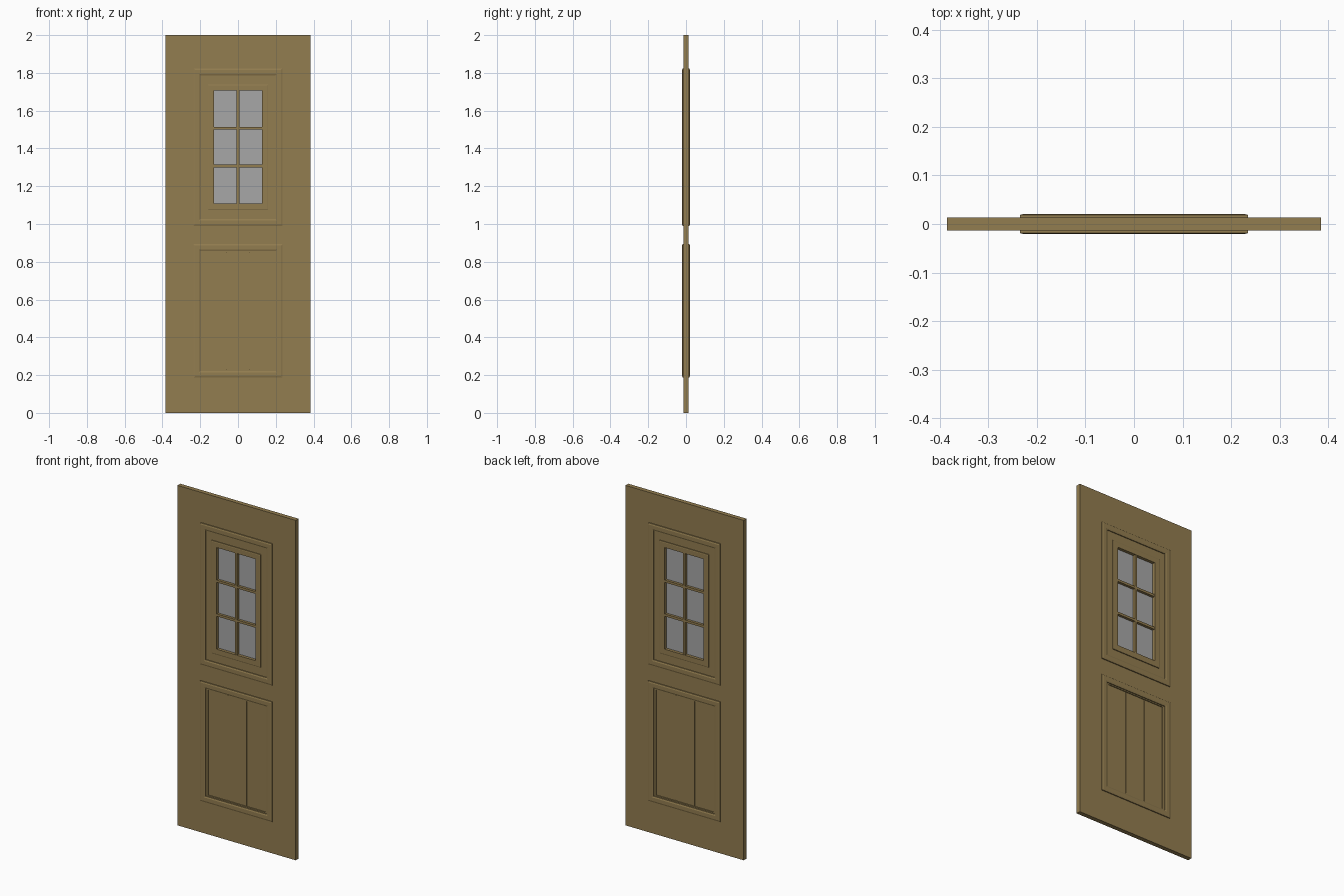
import bpy
import bmesh
from mathutils import Vector

old = bpy.data.objects.get("Cube")
if old:
    bpy.data.objects.remove(old, do_unlink=True)


def material(name, rgb):
    mat = bpy.data.materials.new(name)
    mat.use_nodes = True
    mat.diffuse_color = (*rgb, 1)
    mat.node_tree.nodes["Principled BSDF"].inputs["Base Color"].default_value = (*rgb, 1)
    return mat


WOOD = material("brown_wood", (0.29, 0.205, 0.08))
GLASS = material("grey_glass", (0.39, 0.39, 0.39))


def finish(name, bm, mat):
    bmesh.ops.recalc_face_normals(bm, faces=bm.faces)
    mesh = bpy.data.meshes.new(name)
    bm.to_mesh(mesh)
    bm.free()
    mesh.materials.append(mat)
    obj = bpy.data.objects.new(name, mesh)
    bpy.context.collection.objects.link(obj)
    return obj


def box(name, x, y, z, mat=WOOD):
    """Box between (low, high) limits on each axis."""
    bm = bmesh.new()
    bmesh.ops.create_cube(bm, size=1)
    for v in bm.verts:
        v.co = Vector([lim[0] if c < 0 else lim[1] for c, lim in zip(v.co, (x, y, z))])
    return finish(name, bm, mat)


def moulding(name, half_x, z_low, z_high, profile, side):
    """Mitred rectangular ring; profile points are (inset, height)."""
    bm = bmesh.new()
    loops = []
    for inset, height in profile:
        x, lo, hi = half_x - inset, z_low + inset, z_high - inset
        corners = ((-x, lo), (x, lo), (x, hi), (-x, hi))
        loops.append([bm.verts.new((cx, side * height, cz)) for cx, cz in corners])
    for a, b in zip(loops, loops[1:] + loops[:1]):
        for i in range(4):
            j = (i + 1) % 4
            bm.faces.new((a[i], a[j], b[j], b[i]))
    return finish(name, bm, WOOD)


HALF_X, HALF_Y = 0.385, 0.013
WIN_X, WIN_LOW, WIN_HIGH = 0.127, 1.108, 1.706
PANEL_X, PANEL_LOW, PANEL_HIGH = 0.187, 0.23, 0.85
RECESS = 0.004

# Door slab with a window opening and a recess on each face
slab = box("door_slab", (-HALF_X, HALF_X), (-HALF_Y, HALF_Y), (0, 2))
cutters = [box("window_cutter", (-WIN_X, WIN_X), (-0.1, 0.1), (WIN_LOW, WIN_HIGH))]
for side in (-1, 1):
    limits = sorted((side * RECESS, side * 0.1))
    cutters.append(box("panel_cutter", (-PANEL_X, PANEL_X), limits, (PANEL_LOW, PANEL_HIGH)))
for cutter in cutters:
    mod = slab.modifiers.new("cut", "BOOLEAN")
    mod.operation, mod.solver, mod.object = "DIFFERENCE", "EXACT", cutter
bpy.context.view_layer.update()
cut_mesh = bpy.data.meshes.new_from_object(
    slab.evaluated_get(bpy.context.evaluated_depsgraph_get()))
slab.modifiers.clear()
slab.data = cut_mesh
for cutter in cutters:
    bpy.data.objects.remove(cutter, do_unlink=True)

# Raised mouldings and planks on both faces
OUTER = ((0, 0.011), (0, 0.0185), (0.008, 0.021), (0.028, 0.021), (0.036, 0.018), (0.036, 0.011))
INNER = ((0, 0.011), (0, 0.018), (0.005, 0.0195), (0.033, 0.0195), (0.033, 0.011))
for side, face in ((-1, "front"), (1, "back")):
    moulding(face + "_window_moulding", 0.235, 0.99, 1.823, OUTER, side)
    moulding(face + "_window_frame", WIN_X + 0.033, WIN_LOW - 0.033, WIN_HIGH + 0.033, INNER, side)
    moulding(face + "_panel_moulding", 0.235, 0.187, 0.893, OUTER, side)
    limits = sorted((side * 0.003, side * 0.008))
    width, gap = PANEL_X * 2 / 3, 0.002
    for i in range(3):
        left = -PANEL_X + i * width
        box(face + "_plank", (left + gap * (i > 0), left + width - gap * (i < 2)),
            limits, (PANEL_LOW, PANEL_HIGH))

# Glazing bars and glass
BAR = 0.007
box("glazing_bar_upright", (-BAR, BAR), (-0.0175, 0.0175), (WIN_LOW, WIN_HIGH))
for i in (1, 2):
    z = WIN_LOW + (WIN_HIGH - WIN_LOW) * i / 3
    box("glazing_bar_cross", (-WIN_X, WIN_X), (-0.017, 0.017), (z - BAR, z + BAR))
box("window_glass", (-WIN_X, WIN_X), (-0.002, 0.002), (WIN_LOW, WIN_HIGH), GLASS)
